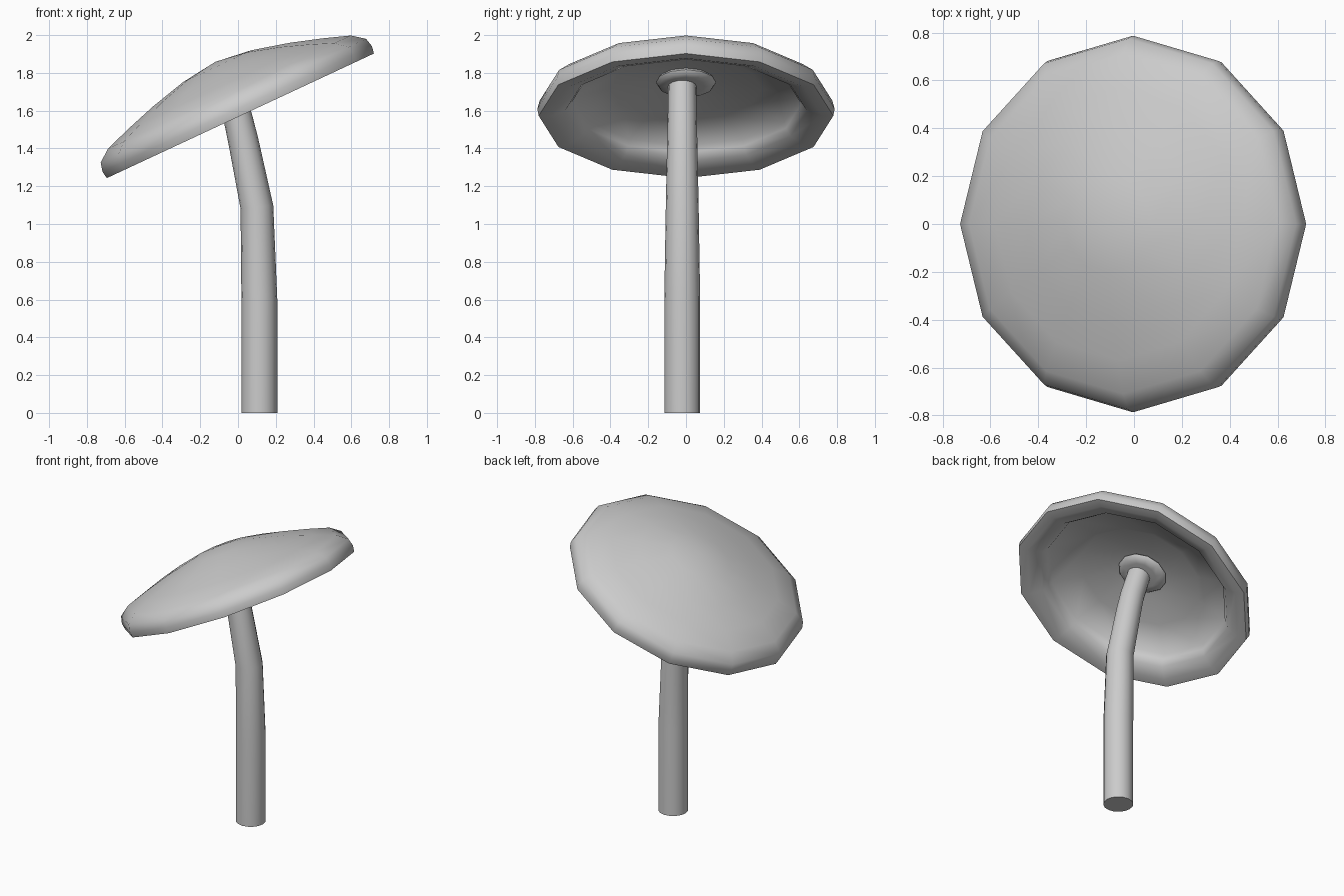
import bpy, bmesh
from math import sin, cos, pi, radians
from mathutils import Vector

if "Cube" in bpy.data.objects:
    bpy.data.objects.remove(bpy.data.objects["Cube"])


def finish(bm, name, angle):
    bmesh.ops.remove_doubles(bm, verts=bm.verts, dist=1e-5)
    bmesh.ops.recalc_face_normals(bm, faces=bm.faces)
    me = bpy.data.meshes.new(name)
    bm.to_mesh(me)
    bm.free()
    ob = bpy.data.objects.new(name, me)
    bpy.context.collection.objects.link(ob)
    bpy.ops.object.select_all(action='DESELECT')
    ob.select_set(True)
    bpy.context.view_layer.objects.active = ob
    bpy.ops.object.shade_smooth_by_angle(angle=radians(angle))
    return ob


def bridge(bm, rings):
    for a, b in zip(rings, rings[1:]):
        n = len(a)
        for i in range(n):
            j = (i + 1) % n
            bm.faces.new((a[i], a[j], b[j], b[i]))


def lathe(name, profile, sides, angle=60):
    bm = bmesh.new()
    rings = [[bm.verts.new((r * cos(2 * pi * i / sides), r * sin(2 * pi * i / sides), z))
              for i in range(sides)] for r, z in profile]
    bridge(bm, rings)
    # collapse the pole rings into single points
    for ring in rings:
        if ring[0].co.xy.length < 1e-6:
            bmesh.ops.pointmerge(bm, verts=ring, merge_co=ring[0].co.copy())
    return finish(bm, name, angle)


def tilt(ob):
    ob.location = (0, 0, 1.6)
    ob.rotation_euler = (0, radians(-25), 0)


# Twelve-sided domed cap with a rolled rim and hollow underside
cap = lathe("cap", [(0, 0.285), (0.2, 0.26), (0.4, 0.21), (0.57, 0.157), (0.71, 0.108),
                    (0.775, 0.058), (0.787, 0.01), (0.78, -0.03), (0.72, -0.03),
                    (0.64, 0.0), (0.61, 0.04), (0.60, 0.075), (0.4, 0.13),
                    (0.2, 0.175), (0, 0.195)], 12)
tilt(cap)

# Collar under the cap where the stem enters
collar = lathe("collar", [(0, 0.19), (0.14, 0.19), (0.16, 0.165), (0.145, 0.145),
                          (0.1, 0.14), (0, 0.14)], 12)
tilt(collar)

# Tapered stem, bending toward the cap: (x, z, radius)
path = [(0.113, 0, 0.095), (0.113, 0.6, 0.095), (0.10, 1.09, 0.087),
        (0.028, 1.44, 0.08), (0.0, 1.56, 0.077), (-0.065, 1.76, 0.074)]
bm = bmesh.new()
rings = []
for k, (x, z, r) in enumerate(path):
    p, q = path[max(k - 1, 0)], path[min(k + 1, len(path) - 1)]
    t = Vector((q[0] - p[0], 0, q[1] - p[1])).normalized()
    if k == 0:
        t = Vector((0, 0, 1))
    side = Vector((t.z, 0, -t.x))
    rings.append([bm.verts.new(Vector((x, -0.02, z)) + side * (r * cos(2 * pi * i / 16))
                               + Vector((0, r * sin(2 * pi * i / 16), 0))) for i in range(16)])
bridge(bm, rings)
bm.faces.new(rings[0][::-1])
bm.faces.new(rings[-1])
finish(bm, "stem", 40)
